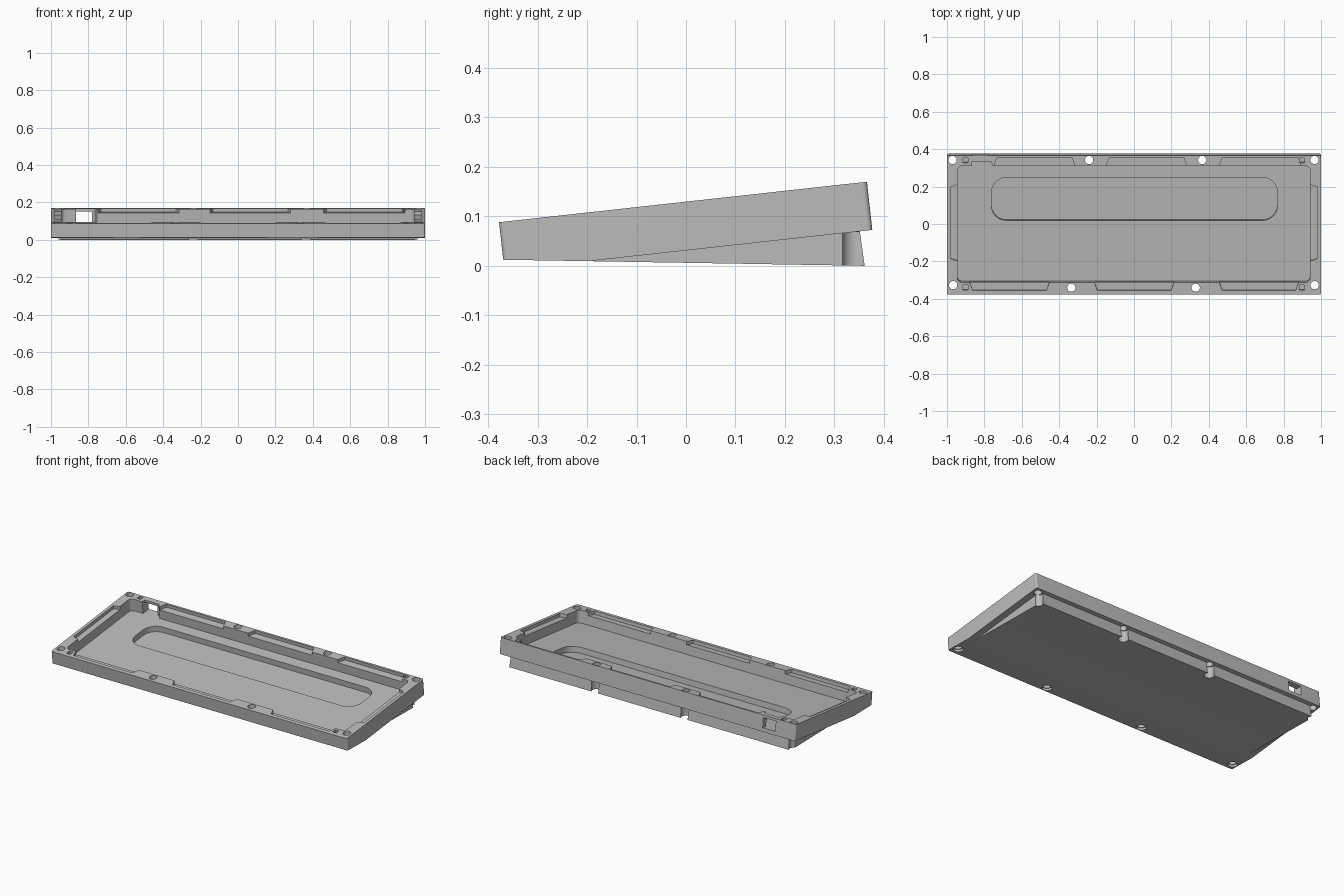
import bpy, bmesh, math
from mathutils import Matrix, Vector

old = bpy.data.objects.get("Cube")
if old:
    bpy.data.objects.remove(old, do_unlink=True)

# Tilted tray frame: local z = 0 is the top rim plane
TILT = Matrix.Translation((0, -0.006, 0.129)) @ Matrix.Rotation(math.atan(0.11), 4, 'X')
FLAT = Matrix.Identity(4)
SIDEWAYS = Matrix(((0, 0, 1, 0), (1, 0, 0, 0), (0, 1, 0, 0), (0, 0, 0, 1)))
THICK = 0.098
FLOOR = -0.075

grey = bpy.data.materials.new("plain_grey")
grey.use_nodes = True
colour = (0.5, 0.5, 0.5, 1)
grey.diffuse_color = colour
grey.node_tree.nodes["Principled BSDF"].inputs["Base Color"].default_value = colour


def rounded(x0, x1, y0, y1, r, steps=8):
    """Outline of a rectangle with round corners."""
    pts = []
    corners = [(x1 - r, y1 - r), (x0 + r, y1 - r), (x0 + r, y0 + r), (x1 - r, y0 + r)]
    for i, (cx, cy) in enumerate(corners):
        for k in range(steps + 1):
            a = (i + k / steps) * math.pi / 2
            pts.append((cx + r * math.cos(a), cy + r * math.sin(a)))
    return pts


def rect(x0, x1, y0, y1):
    return [(x0, y0), (x1, y0), (x1, y1), (x0, y1)]


def circle(x, y, r, n=32):
    return [(x + r * math.cos(k * math.tau / n), y + r * math.sin(k * math.tau / n)) for k in range(n)]


def prism(name, outline, low, high, matrix, clip=None):
    """Extrude an outline from low to high, optionally trimmed by a plane."""
    bm = bmesh.new()
    face = bm.faces.new([bm.verts.new((x, y, low)) for x, y in outline])
    top = bmesh.ops.extrude_face_region(bm, geom=[face])["geom"]
    bmesh.ops.translate(bm, vec=(0, 0, high - low),
                        verts=[g for g in top if isinstance(g, bmesh.types.BMVert)])
    bm.transform(matrix)
    if clip:
        geom = bm.verts[:] + bm.edges[:] + bm.faces[:]
        cut = bmesh.ops.bisect_plane(bm, geom=geom, plane_co=clip[0], plane_no=clip[1],
                                     clear_outer=True)["geom_cut"]
        bmesh.ops.edgeloop_fill(bm, edges=[g for g in cut if isinstance(g, bmesh.types.BMEdge)])
    bmesh.ops.recalc_face_normals(bm, faces=bm.faces[:])
    mesh = bpy.data.meshes.new(name)
    bm.to_mesh(mesh)
    bm.free()
    ob = bpy.data.objects.new(name, mesh)
    ob.data.materials.append(grey)
    bpy.context.collection.objects.link(ob)
    return ob


def combine(target, other, operation):
    mod = target.modifiers.new("shape", 'BOOLEAN')
    mod.operation, mod.solver, mod.object = operation, 'EXACT', other
    bpy.context.view_layer.objects.active = target
    bpy.ops.object.modifier_apply(modifier=mod.name)
    bpy.data.objects.remove(other, do_unlink=True)


# Tray block with its front underside trimmed flat
ground = (Vector((0, -0.37, 0.0123)), Vector((0, -0.0168, -1)))
case = prism("keyboard_case", rounded(-1, 1, -0.374, 0.374, 0.01), -THICK, 0, TILT, ground)

# Wedge foot under the tray
wedge = prism("wedge_foot", [(-0.197, 0.0094), (0.361, 0), (0.35, 0.08), (-0.17, 0.022)],
              -0.96, 0.96, SIDEWAYS)
combine(case, wedge, 'UNION')


def cut(outline, low, high, matrix=TILT):
    combine(case, prism("cutter", outline, low, high, matrix), 'DIFFERENCE')


# Main cavity and long pocket in its floor
cut(rounded(-0.945, 0.942, -0.308, 0.318, 0.025), FLOOR, 0.05)
cut(rounded(-0.762, 0.767, 0.017, 0.248, 0.08), -0.11, -0.06)

# Shallow ledges with slanted ends along front and back rims
LEDGE = -0.02
SLANT = 0.022
for outer, inner, spans in (
        (-0.351, -0.29, ((-0.885, -0.446), (-0.218, 0.22), (0.45, 0.886))),
        (0.362, 0.30, ((-0.755, -0.31), (-0.155, 0.288), (0.45, 0.9)))):
    for a, b in spans:
        cut([(a, inner), (b, inner), (b - SLANT, outer), (a + SLANT, outer)], LEDGE, 0.02)

# Side ledges
for s in (-1, 1):
    cut([(s * 0.92, -0.2), (s * 0.92, 0.224), (s * 0.982, 0.205), (s * 0.982, -0.18)], LEDGE, 0.02)

# Cable port in the back wall, with a clearance notch inside
cut([(-0.865, 0.29), (-0.74, 0.29), (-0.765, 0.341), (-0.865, 0.341)], FLOOR, 0.02)
cut(rect(-0.865, -0.78, 0.30, 0.42), FLOOR, -0.015)

# Small square sockets near the corners
for x in (-0.9, 0.899):
    for y in (-0.336, 0.348):
        cut(rect(x - 0.013, x + 0.013, y - 0.013, y + 0.013), -0.03, 0.02)

# Vertical screw holes with wider clearance bores below
screws = [(x, 0.342, 0.0685) for x in (-0.97, -0.24, 0.365, 0.965)]
screws += [(x, -0.34, 0.025) for x in (-0.335, 0.33)]
screws += [(x, -0.327, 0.025) for x in (-0.967, 0.966)]
for x, y, seat in screws:
    cut(circle(x, y, 0.022), -0.1, 0.3, FLAT)
    cut(circle(x, y + 0.002, 0.028), -0.1, seat, FLAT)

# Smooth bores and round corners, sharp edges elsewhere
bpy.ops.object.select_all(action='DESELECT')
case.select_set(True)
bpy.context.view_layer.objects.active = case
bpy.ops.object.shade_smooth_by_angle(angle=math.radians(30))
